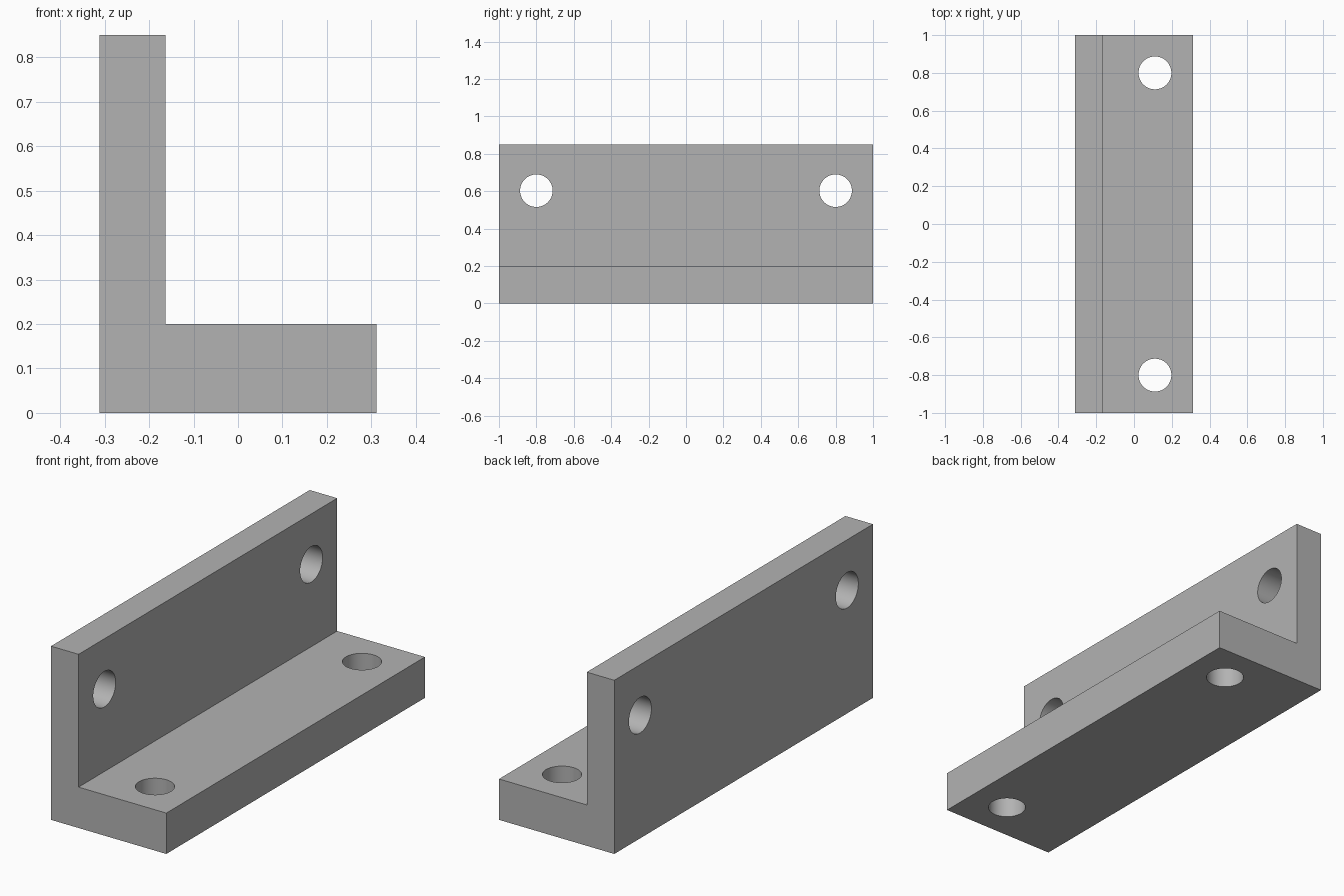
import bpy, bmesh, math
from mathutils import Matrix

if "Cube" in bpy.data.objects:
    bpy.data.objects.remove(bpy.data.objects["Cube"], do_unlink=True)

HALF_W, HALF_L, HEIGHT = 0.312, 1.0, 0.85
WALL_X, BASE_Z = -0.163, 0.2
HOLE_R, HOLE_Y = 0.087, 0.8

grey = bpy.data.materials.new("plain grey")
grey.use_nodes = True
colour = (0.45, 0.45, 0.45, 1)
grey.diffuse_color = colour
grey.node_tree.nodes["Principled BSDF"].inputs["Base Color"].default_value = colour


def add_object(name, bm):
    bmesh.ops.recalc_face_normals(bm, faces=bm.faces)
    mesh = bpy.data.meshes.new(name)
    bm.to_mesh(mesh)
    bm.free()
    mesh.materials.append(grey)
    obj = bpy.data.objects.new(name, mesh)
    bpy.context.collection.objects.link(obj)
    return obj


# L-shaped profile swept along the bracket length
profile = [(-HALF_W, 0), (HALF_W, 0), (HALF_W, BASE_Z),
           (WALL_X, BASE_Z), (WALL_X, HEIGHT), (-HALF_W, HEIGHT)]
bm = bmesh.new()
end = bm.faces.new([bm.verts.new((x, -HALF_L, z)) for x, z in profile])
sweep = bmesh.ops.extrude_face_region(bm, geom=[end])
moved = [v for v in sweep["geom"] if isinstance(v, bmesh.types.BMVert)]
bmesh.ops.translate(bm, verts=moved, vec=(0, 2 * HALF_L, 0))
bracket = add_object("angle_bracket", bm)

# Bolt holes: one pair through the base, one pair through the wall
bm = bmesh.new()
upright = Matrix.Translation((0.111, 0, BASE_Z / 2))
sideways = (Matrix.Translation(((WALL_X - HALF_W) / 2, 0, 0.603))
            @ Matrix.Rotation(math.pi / 2, 4, "Y"))
for place in (upright, sideways):
    for y in (-HOLE_Y, HOLE_Y):
        bmesh.ops.create_cone(bm, cap_ends=True, segments=64, radius1=HOLE_R,
                              radius2=HOLE_R, depth=0.3,
                              matrix=Matrix.Translation((0, y, 0)) @ place)
cutter = add_object("hole_cutter", bm)
cutter.hide_render = True
cutter.hide_set(True)

cut = bracket.modifiers.new("bolt_holes", "BOOLEAN")
cut.operation = "DIFFERENCE"
cut.solver = "EXACT"
cut.object = cutter

# Apply the holes, then smooth their walls while keeping edges sharp
bpy.ops.object.select_all(action="DESELECT")
bracket.select_set(True)
bpy.context.view_layer.objects.active = bracket
bpy.ops.object.modifier_apply(modifier=cut.name)
bpy.data.objects.remove(cutter, do_unlink=True)
bpy.ops.object.shade_smooth_by_angle(angle=math.radians(30))
